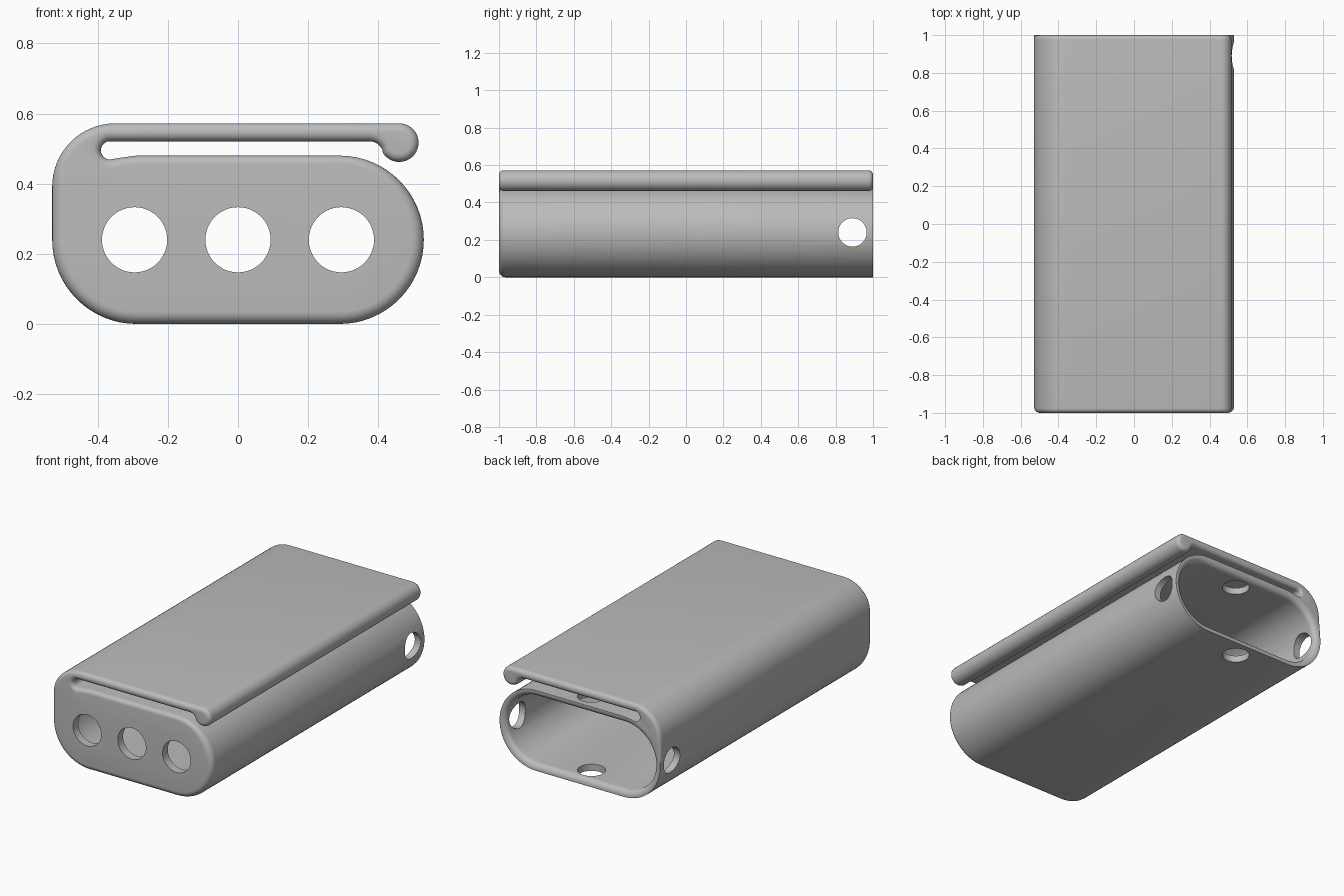
import bpy, bmesh, math
from mathutils import Vector

if "Cube" in bpy.data.objects:
    bpy.data.objects.remove(bpy.data.objects["Cube"])

# Single plain material
grey = bpy.data.materials.new("plain grey")
grey.use_nodes = True
grey.diffuse_color = (0.5, 0.5, 0.5, 1)
grey.node_tree.nodes["Principled BSDF"].inputs["Base Color"].default_value = (0.5, 0.5, 0.5, 1)


def arc(cx, cz, r, a0, a1, n):
    angles = [math.radians(a0 + (a1 - a0) * i / n) for i in range(n + 1)]
    return [Vector((cx + r * math.cos(a), cz + r * math.sin(a))) for a in angles]


def normals(pts):
    """Outward mitred normals of a counter-clockwise outline."""
    out = []
    for i, p in enumerate(pts):
        a = (p - pts[i - 1]).normalized()
        b = (pts[(i + 1) % len(pts)] - p).normalized()
        na, nb = Vector((a.y, -a.x)), Vector((b.y, -b.x))
        n = (na + nb).normalized()
        out.append(n / max(n.dot(na), 0.5))
    return out


def loft(name, rings):
    """Closed solid through rings of 3D points."""
    bm = bmesh.new()
    loops = [[bm.verts.new(p) for p in ring] for ring in rings]
    n = len(loops[0])
    for a, b in zip(loops, loops[1:]):
        for i in range(n):
            j = (i + 1) % n
            bm.faces.new((a[i], a[j], b[j], b[i]))
    bm.faces.new(loops[0])
    bm.faces.new(loops[-1])
    bmesh.ops.recalc_face_normals(bm, faces=bm.faces)
    mesh = bpy.data.meshes.new(name)
    bm.to_mesh(mesh)
    bm.free()
    obj = bpy.data.objects.new(name, mesh)
    bpy.context.collection.objects.link(obj)
    mesh.materials.append(grey)
    return obj


def rod(start, end, radius):
    """Round cutter between two points."""
    start, end = Vector(start), Vector(end)
    turn = Vector((0, 0, 1)).rotation_difference(end - start)
    circle = [turn @ Vector((p.x, p.y, 0)) for p in arc(0, 0, radius, 0, 360, 48)[:-1]]
    return loft("hole_cutter", [[c + e for c in circle] for e in (start, end)])


def cut(obj, cutter):
    cutter.hide_render = True
    mod = obj.modifiers.new("cut", "BOOLEAN")
    mod.operation, mod.solver, mod.object = "DIFFERENCE", "EXACT", cutter
    bpy.ops.object.select_all(action="DESELECT")
    bpy.context.view_layer.objects.active = obj
    obj.select_set(True)
    bpy.ops.object.modifier_apply(modifier=mod.name)
    bpy.data.objects.remove(cutter)


# Outline: rounded case, slot, clip with bead at its tip, tall left wall
SMALL, LARGE, SHARP = 0.024, 0.035, 0.001
case_right = arc(0.29, 0.24, 0.24, -90, 90, 32)
slot_floor = [Vector((-0.29, 0.48)), Vector((-0.335, 0.474))]
slot_end = arc(-0.365, 0.495, 0.026, -90, -270, 12)
clip = (arc(0.375, 0.481, 0.04, 90, 25, 6) + arc(0.46, 0.517, 0.055, 212, 450, 24)
        + arc(-0.35, 0.392, 0.18, 90, 180, 16))
case_left = arc(-0.29, 0.24, 0.24, 180, 270, 16)
outline = case_right + slot_floor + slot_end + clip + case_left
norms = normals(outline)

# Edge rounding at each end: front all round, back only on the clip
front_r = [LARGE + (SMALL - LARGE) * min(max((p.y - 0.39) / 0.08, 0), 1) for p in outline]
back_r = ([SHARP] * len(case_right + slot_floor)
          + [SHARP + (SMALL - SHARP) * i / 12 for i in range(len(slot_end))]
          + [SMALL] * len(clip) + [SHARP] * len(case_left))


def end_ring(radii, side, angle):
    ring = []
    for p, n, r in zip(outline, norms, radii):
        q = p - n * r * (1 - math.cos(angle))
        ring.append((q.x, side * (1 - r * (1 - math.sin(angle))), q.y))
    return ring


steps = [math.pi / 2 * i / 6 for i in range(7)]
case = loft("case_with_clip",
            [end_ring(front_r, -1, a) for a in reversed(steps)]
            + [end_ring(back_r, 1, a) for a in steps])


# Hollow inside, flaring to a thin rim at the open back
def stadium(radius, y):
    pts = arc(0.29, 0.24, radius, -90, 90, 32) + arc(-0.29, 0.24, radius, 90, 270, 32)
    return [(p.x, y, p.y) for p in pts]


INNER, FLARE = 0.2, 0.033
rings = [stadium(INNER, -0.95)]
rings += [stadium(INNER + FLARE * (1 - math.cos(a)), 1 - FLARE * (1 - math.sin(a))) for a in steps]
rings.append(stadium(INNER + FLARE, 1.1))
cut(case, loft("cavity_cutter", rings))

# Three front openings
for x in (-0.295, 0, 0.295):
    cut(case, rod((x, -1.1, 0.24), (x, -0.9, 0.24), 0.093))

# Cross holes near the back, sideways and vertical (stopping under the clip)
cut(case, rod((-0.7, 0.89, 0.24), (0.7, 0.89, 0.24), 0.076))
cut(case, rod((0, 0.89, -0.1), (0, 0.89, 0.5), 0.076))

bpy.ops.object.shade_smooth_by_angle(angle=math.radians(35))
